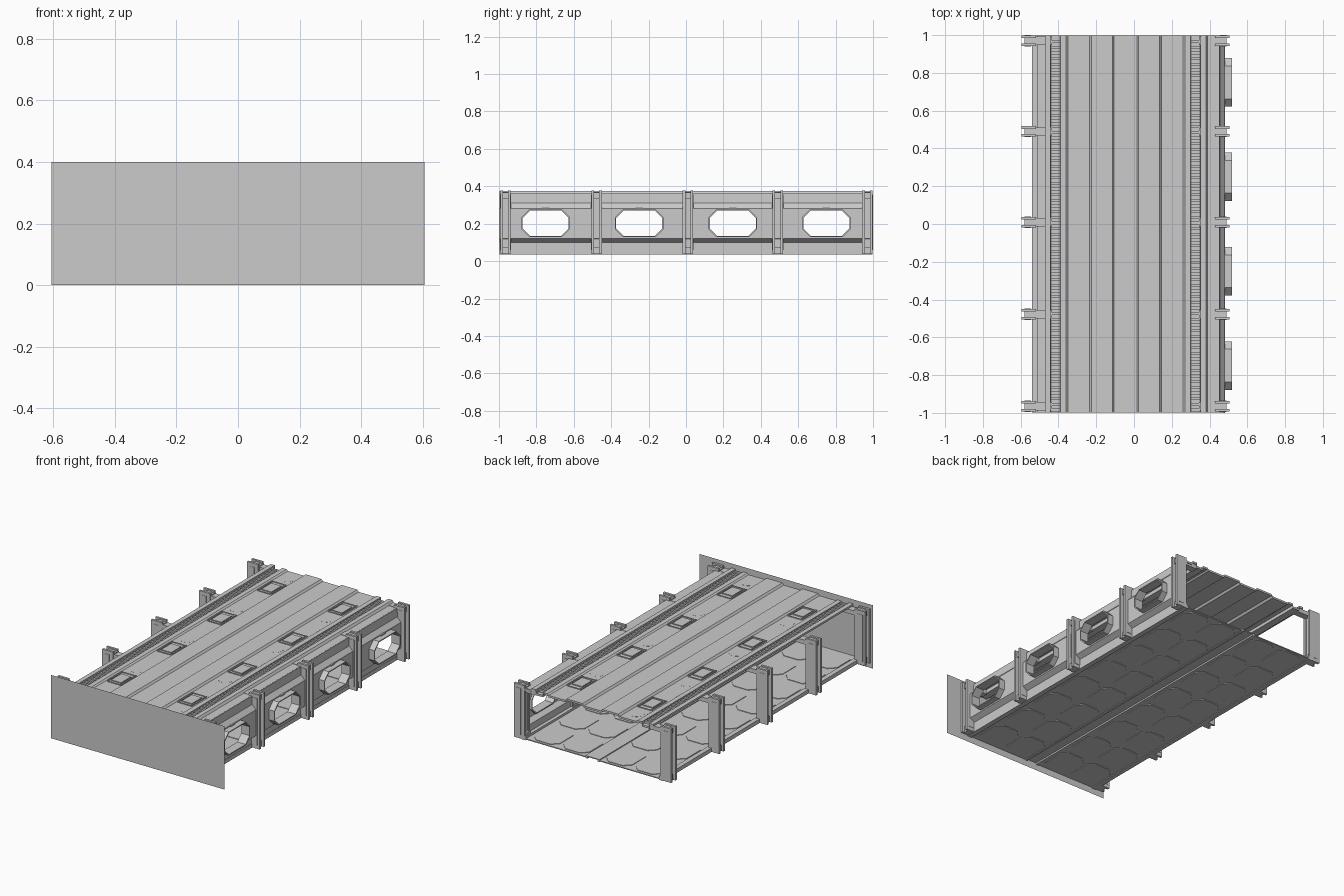
import bpy, bmesh, math
from mathutils import Vector

if "Cube" in bpy.data.objects:
    bpy.data.objects.remove(bpy.data.objects["Cube"])

C = -0.045          # centre line of the corridor in x
BAYS = (-0.75, -0.25, 0.25, 0.75)
PILLARS = (-0.965, -0.478, 0.01, 0.49, 0.97)

grey = bpy.data.materials.new("plain_grey")
grey.diffuse_color = (0.6, 0.6, 0.6, 1)
grey.use_nodes = True
grey.node_tree.nodes["Principled BSDF"].inputs["Base Color"].default_value = grey.diffuse_color


def finish(name, bm):
    bmesh.ops.recalc_face_normals(bm, faces=bm.faces)
    me = bpy.data.meshes.new(name)
    bm.to_mesh(me)
    bm.free()
    me.materials.append(grey)
    ob = bpy.data.objects.new(name, me)
    bpy.context.collection.objects.link(ob)
    return ob


def add_box(bm, x0, x1, y0, y1, z0, z1):
    vs = bmesh.ops.create_cube(bm, size=1)["verts"]
    for v in vs:
        v.co = Vector(((x0 + x1) / 2 + v.co.x * (x1 - x0),
                       (y0 + y1) / 2 + v.co.y * (y1 - y0),
                       (z0 + z1) / 2 + v.co.z * (z1 - z0)))


def add_prism(bm, points, vec):
    """Extrude a closed outline of 3D points along vec."""
    face = bm.faces.new([bm.verts.new(p) for p in points])
    out = bmesh.ops.extrude_face_region(bm, geom=[face])["geom"]
    bmesh.ops.translate(bm, vec=vec, verts=[g for g in out if isinstance(g, bmesh.types.BMVert)])


def sweep(name, line, thick):
    """Run a cross-section of (x, z) points along y, with a thickness."""
    loop = line + [(x + thick[0], z + thick[1]) for x, z in reversed(line)]
    bm = bmesh.new()
    add_prism(bm, [(x, -0.997, z) for x, z in loop], (0, 1.995, 0))
    return finish(name, bm)


def octagon(cy, cz, hy, hz, cut):
    return [(cy - hy, cz - hz + cut), (cy - hy + cut, cz - hz), (cy + hy - cut, cz - hz),
            (cy + hy, cz - hz + cut), (cy + hy, cz + hz - cut), (cy + hy - cut, cz + hz),
            (cy - hy + cut, cz + hz), (cy - hy, cz + hz - cut)]


def add_holed_plate(bm, outer, hole, x0, x1):
    """Plate in the y-z plane with an opening, from x0 to x1."""
    edges = []
    for pts in (outer, hole):
        vs = [bm.verts.new((x0, y, z)) for y, z in pts]
        edges += [bm.edges.new((vs[i], vs[(i + 1) % len(vs)])) for i in range(len(vs))]
    res = bmesh.ops.triangle_fill(bm, use_beauty=True, edges=edges)["geom"]
    faces = [g for g in res if isinstance(g, bmesh.types.BMFace)]
    out = bmesh.ops.extrude_face_region(bm, geom=faces)["geom"]
    bmesh.ops.translate(bm, vec=(x1 - x0, 0, 0),
                        verts=[g for g in out if isinstance(g, bmesh.types.BMVert)])


# flat end plate closing the front
bm = bmesh.new()
bm.faces.new([bm.verts.new(p) for p in ((-.605, -1, 0), (.605, -1, 0), (.605, -1, .4), (-.605, -1, .4))])
finish("end_plate", bm)

# roof: stepped cross-section, half profile mirrored about the centre line
half = [(.06, .362), (.07, .374), (.18, .374), (.19, .362), (.305, .362), (.315, .37), (.345, .37),
        (.347, .352), (.395, .352), (.397, .374), (.425, .374)]
roof = [(C - d, z) for d, z in reversed(half)] + [(C + d, z) for d, z in half] + [(C + .435, .36), (C + .49, .36)]
sweep("roof", roof, (0, -.012))

# slatted cable channels along the roof
bm = bmesh.new()
for side in (-1, 1):
    cx = C + side * .371
    for i in range(66):
        y = -.985 + i * .03
        add_box(bm, cx - .024, cx + .024, y - .007, y + .007, .35, .366)
finish("roof_channel_slats", bm)

# roof hatches and round caps
bm = bmesh.new()
for cx, cap in ((C - .247, .16), (C + .247, -.16)):
    for y in BAYS:
        for s in (-1, 1):
            add_box(bm, cx + s * .047 - .004, cx + s * .047 + .004, y - .07, y + .08, .36, .369)
            add_box(bm, cx - .047, cx + .047, y + .005 + s * .075 - .003, y + .005 + s * .075 + .003, .36, .366)
        add_box(bm, cx - .035, cx + .035, y - .05, y + .05, .36, .368)
        add_prism(bm, [(cx + .045 * math.cos(a * math.pi / 8), y + cap + .045 * math.sin(a * math.pi / 8), .36)
                       for a in range(16)], (0, 0, .0025))
finish("roof_hatches", bm)

# floor slab with centre gutter and edge rails
bm = bmesh.new()
for x0, x1, z0, z1 in ((-.54, C - .035, .04, .046), (C + .035, .45, .04, .046), (C - .036, C + .036, .046, .052),
                       (C - .05, C - .034, .036, .052), (C + .034, C + .05, .036, .052),
                       (-.54, -.51, .035, .06), (.42, .452, .035, .06)):
    add_box(bm, x0, x1, -.997, .998, z0, z1)
finish("floor_slab", bm)

# chamfered floor tiles, proud on both sides
bm = bmesh.new()
for d in (-.355, -.15, .15, .355):
    for i in range(8):
        pts = octagon(C + d, -.875 + i * .25, .09, .108, .04)
        add_prism(bm, [(x, y, .036) for x, y in pts], (0, 0, .0135))
finish("floor_tiles", bm)

# right wall: lower skirt with overhang, and upper shoulder
sweep("wall_skirt", [(.45, .04), (.45, .1), (.482, .12)], (-.008, .003))
sweep("wall_shoulder", [(.482, .28), (.455, .31), (.452, .362)], (-.008, -.003))

# right wall panels with chamfered windows, and window frames
bm = bmesh.new()
fr = bmesh.new()
for y in BAYS:
    rect = [(y - .25, .12), (y + .25, .12), (y + .25, .282), (y - .25, .282)]
    hole = octagon(y, .203, .123, .068, .04)
    add_holed_plate(bm, rect, hole, .474, .482)
    add_holed_plate(fr, octagon(y, .203, .129, .074, .042), hole, .462, .52)
    add_box(fr, .48, .49, y - .02, y + .02, .277, .284)
finish("wall_panels", bm)
finish("window_frames", fr)

# pillars on both sides: twin fins with a web, foot, head and roof bracket
bm = bmesh.new()
for s in (-1, 1):
    def part(d0, d1, y0, y1, z0, z1):
        a, b = sorted((C + s * d0, C + s * d1))
        add_box(bm, a, b, y0, y1, z0, z1)
    for y in PILLARS:
        for f in (-1, 1):
            part(.475, .55, y + f * .021 - .007, y + f * .021 + .007, .037, .378)
            part(.5, .535, y + f * .027 - .003, y + f * .027 + .003, .06, .355)
        part(.485, .525, y - .018, y + .018, .04, .37)
        part(.47, .535, y - .024, y + .024, .037, .075)
        part(.47, .535, y - .024, y + .024, .335, .368)
        part(.39, .49, y - .022, y + .022, .335, .362)
finish("pillars", bm)
